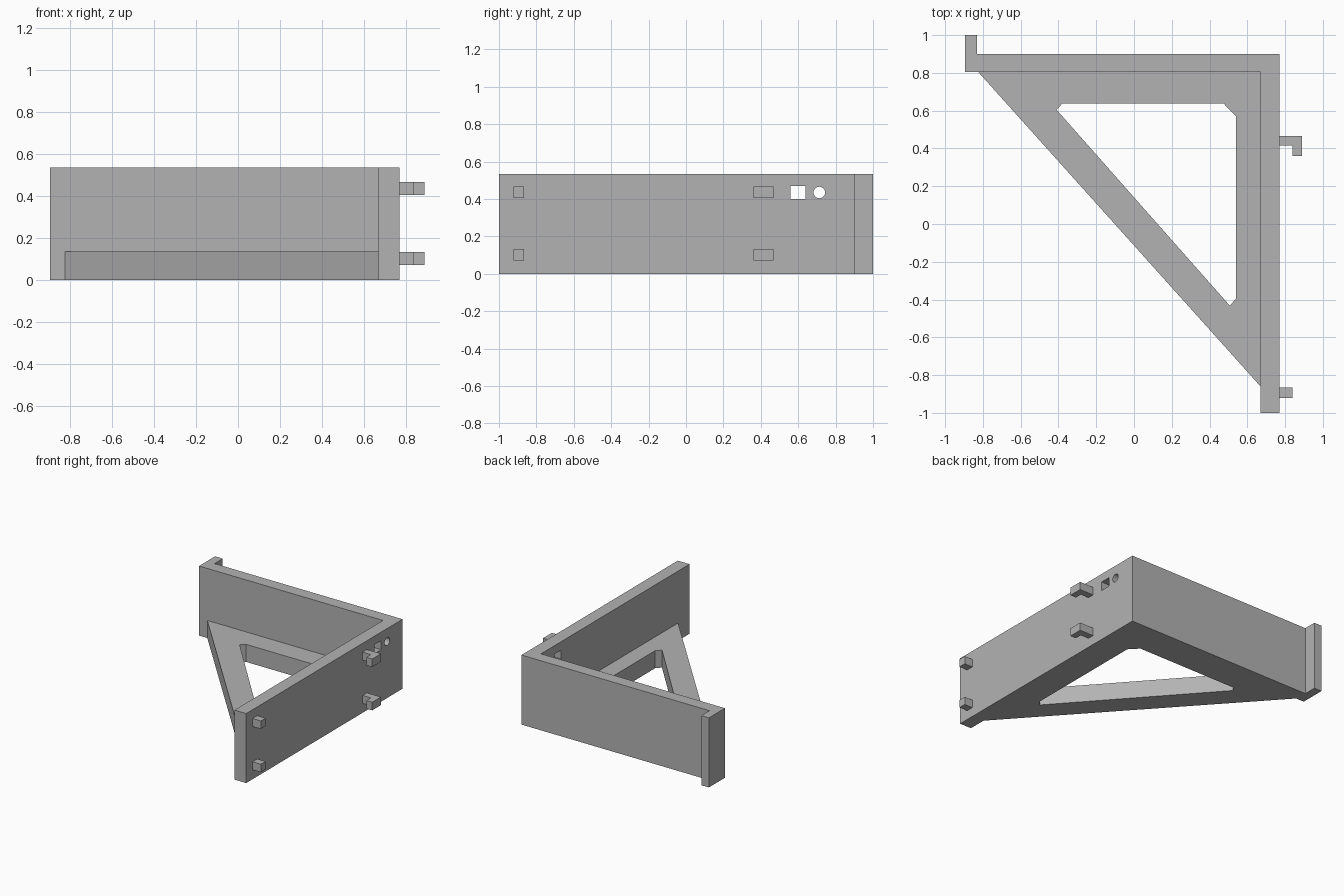
import bpy
import bmesh
import math
from mathutils import Matrix

old = bpy.data.objects.get("Cube")
if old:
    bpy.data.objects.remove(old, do_unlink=True)

grey = bpy.data.materials.new("plain grey")
grey.use_nodes = True
COLOUR = (0.45, 0.45, 0.45, 1)
grey.diffuse_color = COLOUR
grey.node_tree.nodes["Principled BSDF"].inputs["Base Color"].default_value = COLOUR


def finish(name, bm):
    bmesh.ops.recalc_face_normals(bm, faces=bm.faces)
    mesh = bpy.data.meshes.new(name)
    bm.to_mesh(mesh)
    bm.free()
    mesh.materials.append(grey)
    obj = bpy.data.objects.new(name, mesh)
    bpy.context.collection.objects.link(obj)
    return obj


def prism(name, outline, z0, z1):
    """Plan outline extruded upwards."""
    bm = bmesh.new()
    face = bm.faces.new([bm.verts.new((x, y, z0)) for x, y in outline])
    top = bmesh.ops.extrude_face_region(bm, geom=[face])["geom"]
    verts = [v for v in top if isinstance(v, bmesh.types.BMVert)]
    bmesh.ops.translate(bm, verts=verts, vec=(0, 0, z1 - z0))
    return finish(name, bm)


def box(name, x0, x1, y0, y1, z0, z1):
    return prism(name, [(x0, y0), (x1, y0), (x1, y1), (x0, y1)], z0, z1)


def rod(name, x0, x1, y, z, radius, sides):
    """Cylinder lying along x, with a corner pointing along y."""
    bm = bmesh.new()
    bmesh.ops.create_cone(bm, cap_ends=True, segments=sides,
                          radius1=radius, radius2=radius, depth=x1 - x0)
    turn = Matrix.Rotation(math.pi / 2, 4, 'Y') @ Matrix.Rotation(math.pi / 2, 4, 'Z')
    bm.transform(Matrix.Translation(((x0 + x1) / 2, y, z)) @ turn)
    return finish(name, bm)


def cut(target, cutter):
    cutter.hide_render = True
    mod = target.modifiers.new("cut", 'BOOLEAN')
    mod.operation = 'DIFFERENCE'
    mod.solver = 'EXACT'
    mod.object = cutter
    bpy.context.view_layer.objects.active = target
    bpy.ops.object.modifier_apply(modifier=mod.name)
    bpy.data.objects.remove(cutter, do_unlink=True)


HEIGHT = 0.535
IN_X, OUT_X = 0.67, 0.77
IN_Y, OUT_Y = 0.805, 0.9

# Two upright walls in an L, with a lip at the far end
walls = prism("corner_walls", [
    (IN_X, -1), (OUT_X, -1), (OUT_X, OUT_Y), (-0.83, OUT_Y),
    (-0.83, 1), (-0.895, 1), (-0.895, IN_Y), (IN_X, IN_Y)], 0, HEIGHT)

# Square hole, round hole and hexagonal nut pocket in the side wall
cut(walls, box("square_cutter", 0.6, 0.85, 0.56, 0.64, 0.4, 0.47))
cut(walls, rod("round_cutter", 0.6, 0.85, 0.713, 0.435, 0.031, 24))
cut(walls, rod("hex_cutter", 0.72, 0.85, 0.713, 0.435, 0.056, 6))

# Triangular floor brace with a chamfered opening
brace = prism("floor_brace", [(-0.825, IN_Y), (IN_X, -0.86), (IN_X, IN_Y)], 0, 0.135)
cut(brace, prism("opening_cutter", [
    (-0.41, 0.605), (-0.38, 0.637), (0.475, 0.637),
    (0.54, 0.57), (0.54, -0.395), (0.507, -0.432)], -0.1, 0.3))

# Hooks and pegs on the outside of the side wall
for level, z in (("lower", 0.072), ("upper", 0.405)):
    prism(level + "_hook", [
        (OUT_X, 0.415), (0.84, 0.415), (0.84, 0.36),
        (0.89, 0.36), (0.89, 0.467), (OUT_X, 0.467)], z, z + 0.062)
    box(level + "_peg", OUT_X, 0.84, -0.922, -0.865, z, z + 0.062)
